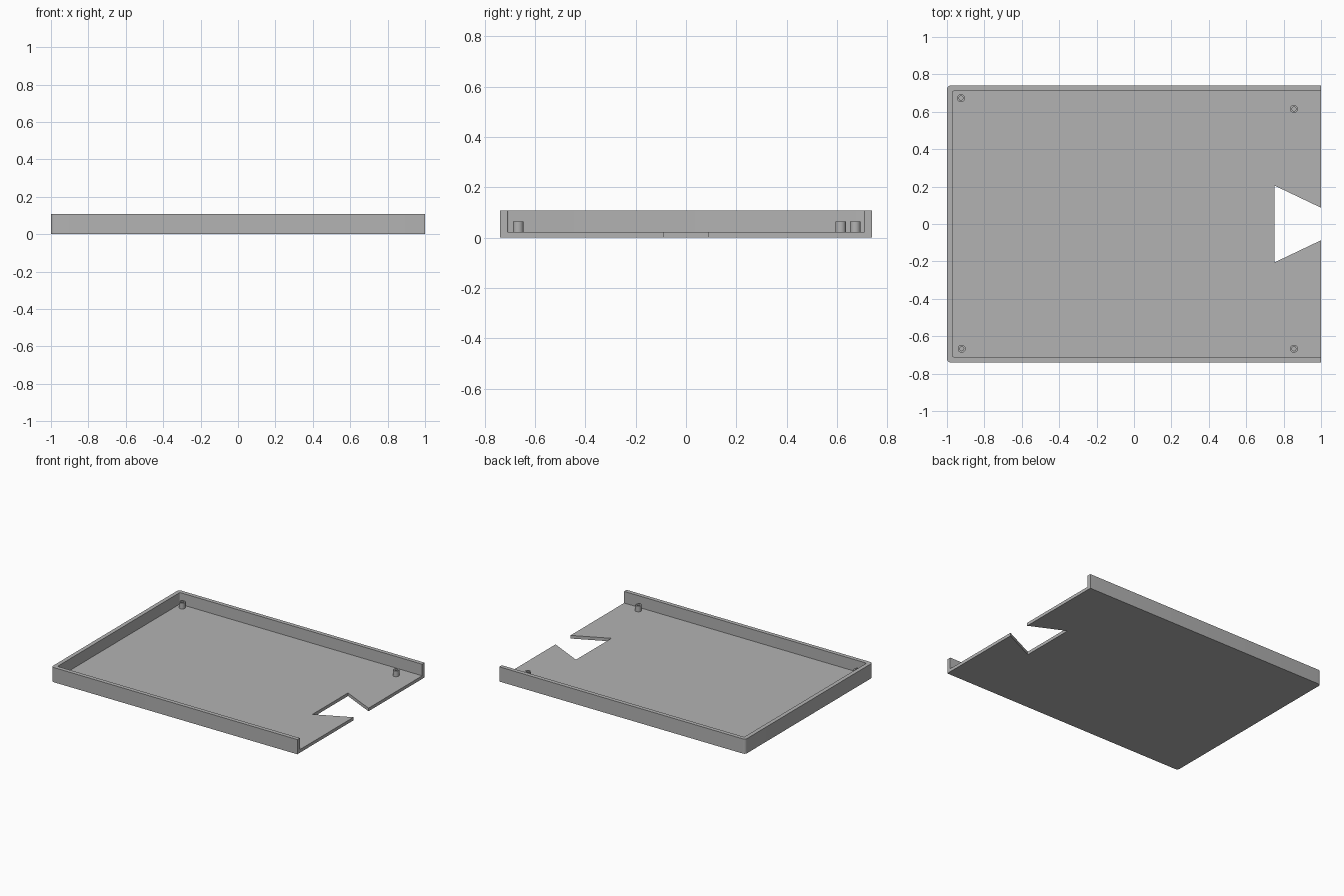
import bpy, bmesh, math

if "Cube" in bpy.data.objects:
    bpy.data.objects.remove(bpy.data.objects["Cube"], do_unlink=True)

HALF_Y, HEIGHT, FLOOR, WALL, CORNER = 0.74, 0.108, 0.023, 0.03, 0.02

grey = bpy.data.materials.new("plain grey")
grey.use_nodes = True
grey.diffuse_color = (0.45, 0.45, 0.45, 1)
grey.node_tree.nodes["Principled BSDF"].inputs["Base Color"].default_value = grey.diffuse_color


def make_object(name, bm):
    bmesh.ops.recalc_face_normals(bm, faces=bm.faces)
    mesh = bpy.data.meshes.new(name)
    bm.to_mesh(mesh)
    bm.free()
    mesh.materials.append(grey)
    obj = bpy.data.objects.new(name, mesh)
    bpy.context.collection.objects.link(obj)
    return obj


def prism(name, outline, z0, z1):
    bm = bmesh.new()
    face = bm.faces.new([bm.verts.new((x, y, z0)) for x, y in outline])
    top = bmesh.ops.extrude_face_region(bm, geom=[face])["geom"]
    verts = [g for g in top if isinstance(g, bmesh.types.BMVert)]
    bmesh.ops.translate(bm, verts=verts, vec=(0, 0, z1 - z0))
    return make_object(name, bm)


def rounded_slab(x0, x1, half_y, radius, steps=6):
    """Outline with square right corners and rounded left corners."""
    points = [(x1, -half_y), (x1, half_y)]
    for cy, start in ((half_y - radius, 90), (radius - half_y, 180)):
        for i in range(steps + 1):
            a = math.radians(start + 90 * i / steps)
            points.append((x0 + radius + radius * math.cos(a), cy + radius * math.sin(a)))
    return points


def smooth(obj):
    bpy.ops.object.select_all(action="DESELECT")
    obj.select_set(True)
    bpy.context.view_layer.objects.active = obj
    bpy.ops.object.shade_smooth_by_angle(angle=math.radians(35))


# Tray: a solid slab hollowed from above, open on the right
tray = prism("tray", rounded_slab(-1, 1, HALF_Y, CORNER), 0, HEIGHT)
cavity = prism("cavity_cutter", rounded_slab(WALL - 1, 1.2, HALF_Y - WALL, 0.006), FLOOR, 0.3)

# Dovetail notch in the open edge, with its slanted sides carried past the edge
mouth = 0.087 - 0.1 * (0.206 - 0.087) / 0.25
notch = prism("notch_cutter", [(0.75, -0.206), (1.1, -mouth), (1.1, mouth), (0.75, 0.206)], -0.1, 0.2)

for cutter in (cavity, notch):
    cut = tray.modifiers.new(cutter.name, "BOOLEAN")
    cut.operation, cut.solver, cut.object = "DIFFERENCE", "EXACT", cutter
    bpy.context.view_layer.objects.active = tray
    bpy.ops.object.modifier_apply(modifier=cut.name)
    bpy.data.objects.remove(cutter, do_unlink=True)
smooth(tray)

# Hollow screw posts standing on the floor
POST_PROFILE = [(0.021, FLOOR), (0.021, 0.065), (0.011, 0.065), (0.011, FLOOR + 0.001), (0, FLOOR + 0.001)]
POSTS = {
    "back_right_post": (-0.925, 0.673),
    "back_left_post": (0.855, 0.615),
    "front_right_post": (-0.921, -0.667),
    "front_left_post": (0.855, -0.667),
}
for name, (x, y) in POSTS.items():
    bm = bmesh.new()
    verts = [bm.verts.new((r, 0, z)) for r, z in POST_PROFILE]
    edges = [bm.edges.new(pair) for pair in zip(verts, verts[1:])]
    bmesh.ops.spin(bm, geom=verts + edges, cent=(0, 0, 0), axis=(0, 0, 1),
                   angle=math.tau, steps=32, use_duplicate=False)
    bmesh.ops.remove_doubles(bm, verts=bm.verts, dist=0.0001)
    post = make_object(name, bm)
    post.location = (x, y, 0)
    smooth(post)
